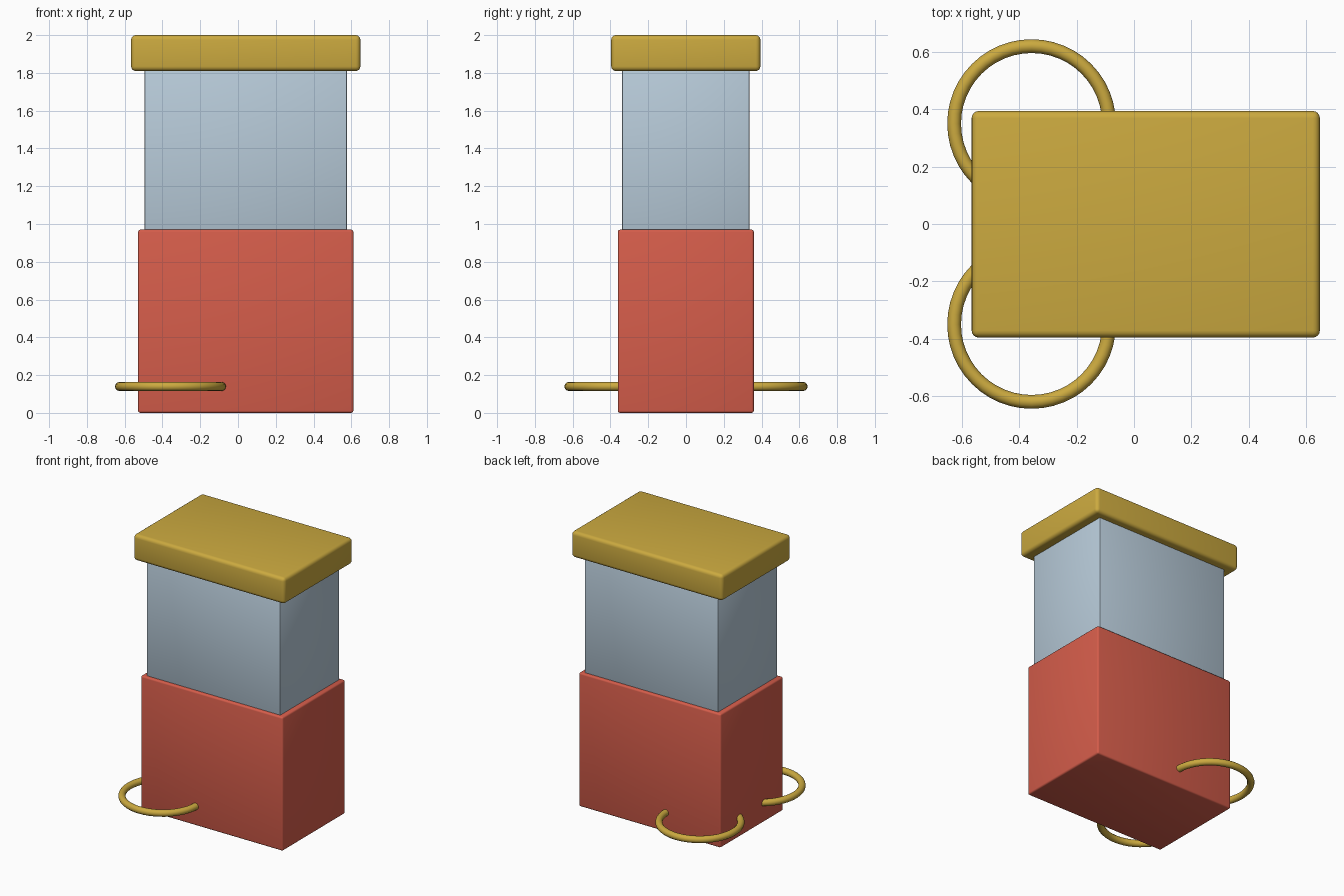
import bpy
import math

cube = bpy.data.objects.get("Cube")
if cube:
    bpy.data.objects.remove(cube, do_unlink=True)


def make_material(name, rgb):
    mat = bpy.data.materials.new(name)
    mat.use_nodes = True
    mat.diffuse_color = (*rgb, 1)
    mat.node_tree.nodes["Principled BSDF"].inputs["Base Color"].default_value = (*rgb, 1)
    return mat


gold = make_material("gold", (0.60, 0.40, 0.05))
red = make_material("red", (0.67, 0.11, 0.07))
pale_blue = make_material("pale blue", (0.48, 0.60, 0.70))


def finish(obj, name, mat):
    obj.name = name
    obj.data.materials.append(mat)
    bpy.ops.object.shade_smooth_by_angle(angle=math.radians(35))
    return obj


def block(name, mat, size, bottom, bevel, segments=3):
    """Box with softened edges, standing on the given height."""
    bpy.ops.mesh.primitive_cube_add(size=1, location=(0.041, -0.001, bottom + size[2] / 2))
    obj = bpy.context.object
    obj.scale = size
    bpy.ops.object.transform_apply(location=False, rotation=False, scale=True)
    mod = obj.modifiers.new("soft edges", "BEVEL")
    mod.width = bevel
    mod.segments = segments
    bpy.ops.object.modifier_apply(modifier=mod.name)
    return finish(obj, name, mat)


# Stacked body: base, middle and lid
block("base", red, (1.14, 0.72, 0.97), 0, 0.012)
block("middle", pale_blue, (1.07, 0.674, 0.88), 0.95, 0.004, 2)
block("lid", gold, (1.214, 0.79, 0.19), 1.81, 0.025, 4)

# Flat rings through the front and back of the base
for side, y in (("front", -0.35), ("back", 0.35)):
    bpy.ops.mesh.primitive_torus_add(
        location=(-0.357, y, 0.14), major_radius=0.27, minor_radius=0.024,
        major_segments=48, minor_segments=12)
    finish(bpy.context.object, side + "_ring", gold)
